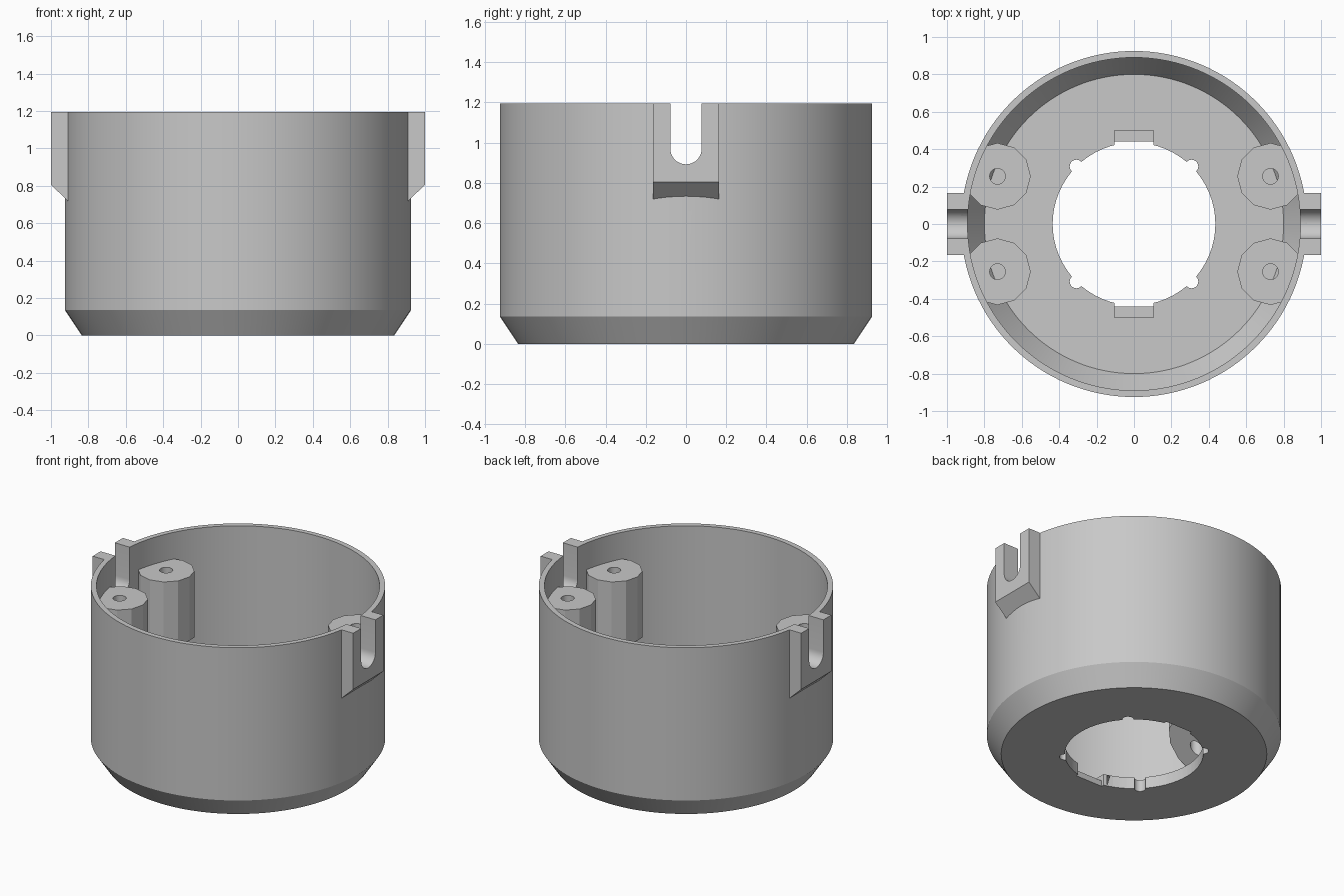
import bpy, bmesh, math
from mathutils import Matrix

cube = bpy.data.objects.get("Cube")
if cube:
    bpy.data.objects.remove(cube, do_unlink=True)

grey = bpy.data.materials.new("plain_grey")
grey.use_nodes = True
COLOR = (0.58, 0.58, 0.58, 1)
grey.diffuse_color = COLOR
grey.node_tree.nodes["Principled BSDF"].inputs["Base Color"].default_value = COLOR

TOP = 1.195
RIM = 0.925


def finish(name, bm):
    bmesh.ops.recalc_face_normals(bm, faces=bm.faces)
    mesh = bpy.data.meshes.new(name)
    bm.to_mesh(mesh)
    bm.free()
    mesh.materials.append(grey)
    obj = bpy.data.objects.new(name, mesh)
    bpy.context.collection.objects.link(obj)
    return obj


def lathe(name, profile, steps=128):
    bm = bmesh.new()
    verts = [bm.verts.new((r, 0, z)) for r, z in profile]
    edges = [bm.edges.new((a, b)) for a, b in zip(verts, verts[1:] + verts[:1])]
    bmesh.ops.spin(bm, geom=verts + edges, cent=(0, 0, 0), axis=(0, 0, 1),
                   angle=math.tau, steps=steps)
    bmesh.ops.remove_doubles(bm, verts=bm.verts, dist=1e-4)
    return finish(name, bm)


def cylinder(name, x, y, r, lo, hi, sides):
    bm = bmesh.new()
    bmesh.ops.create_cone(bm, cap_ends=True, segments=sides, radius1=r, radius2=r,
                          depth=hi - lo, matrix=Matrix.Translation((x, y, (lo + hi) / 2)))
    return finish(name, bm)


def prism(name, points, extrude):
    bm = bmesh.new()
    face = bm.faces.new([bm.verts.new(p) for p in points])
    moved = bmesh.ops.extrude_face_region(bm, geom=[face])["geom"]
    bmesh.ops.translate(bm, vec=extrude,
                        verts=[v for v in moved if isinstance(v, bmesh.types.BMVert)])
    return finish(name, bm)


def box(name, x, y, lo, hi):
    return prism(name, [(-x, -y, lo), (x, -y, lo), (x, y, lo), (-x, y, lo)], (0, 0, hi - lo))


def boolean(obj, cutter, operation="DIFFERENCE"):
    mod = obj.modifiers.new("cut", "BOOLEAN")
    mod.operation = operation
    mod.solver = "EXACT"
    mod.object = cutter
    graph = bpy.context.evaluated_depsgraph_get()
    mesh = bpy.data.meshes.new_from_object(obj.evaluated_get(graph))
    obj.modifiers.clear()
    obj.data = mesh
    bpy.data.objects.remove(cutter, do_unlink=True)


# Cup shell with chamfered base and an open centre
cup = lathe("cup_shell", [(0.3, 0), (0.835, 0), (RIM, 0.135), (RIM, TOP),
                          (0.89, TOP), (0.89, 0.215), (0.8, 0.08), (0.3, 0.08)])

# Floor opening, stepped notches and corner reliefs
boolean(cup, cylinder("floor_opening", 0, 0, 0.435, -0.1, 0.3, 64))
boolean(cup, box("notch_lower", 0.105, 0.442, -0.1, 0.3))
boolean(cup, box("notch_upper", 0.105, 0.5, 0.04, 0.3))
for sx in (-1, 1):
    for sy in (-1, 1):
        boolean(cup, cylinder("relief", sx * 0.308, sy * 0.308, 0.036, -0.1, 0.3, 20))


# Rounded cable slot through both sides
def slot():
    arc = [math.pi * (1 + i / 16) for i in range(17)]
    outline = [(-1.2, 0.078 * math.cos(a), 0.97 + 0.078 * math.sin(a)) for a in arc]
    outline += [(-1.2, 0.078, 1.4), (-1.2, -0.078, 1.4)]
    return prism("slot", outline, (2.4, 0, 0))


boolean(cup, slot())

parts = [cup]
for sx, side in ((1, "left"), (-1, "right")):
    # Slotted side lug with sloped underside
    lug = prism(side + "_lug", [(sx * x, -0.165, z) for x, z in
                                ((0.895, 0.705), (1, 0.805), (1, TOP), (0.895, TOP))],
                (0, 0.33, 0))
    boolean(lug, slot())
    parts.append(lug)

    # Screw posts, tapered underneath towards the wall
    for sy, end in ((-1, "front"), (1, "back")):
        x, y = sx * 0.73, sy * 0.255
        post = cylinder(f"{end}_{side}_screw_post", x, y, 0.178, 0.4, 1.01, 12)
        for v in post.data.vertices:
            if v.co.z < 0.5:
                v.co.z = 0.53 - 0.8 * (abs(v.co.x) - 0.6)
        boolean(post, cylinder("wall_limit", 0, 0, 0.905, 0, 1.3, 128), "INTERSECT")
        boolean(post, cylinder("screw_hole", x, y, 0.042, 0, 1.3, 20))
        parts.append(post)

# Smooth curved walls, keep crisp edges
bpy.ops.object.select_all(action="DESELECT")
for part in parts:
    part.select_set(True)
bpy.context.view_layer.objects.active = cup
bpy.ops.object.shade_smooth_by_angle(angle=math.radians(25))
